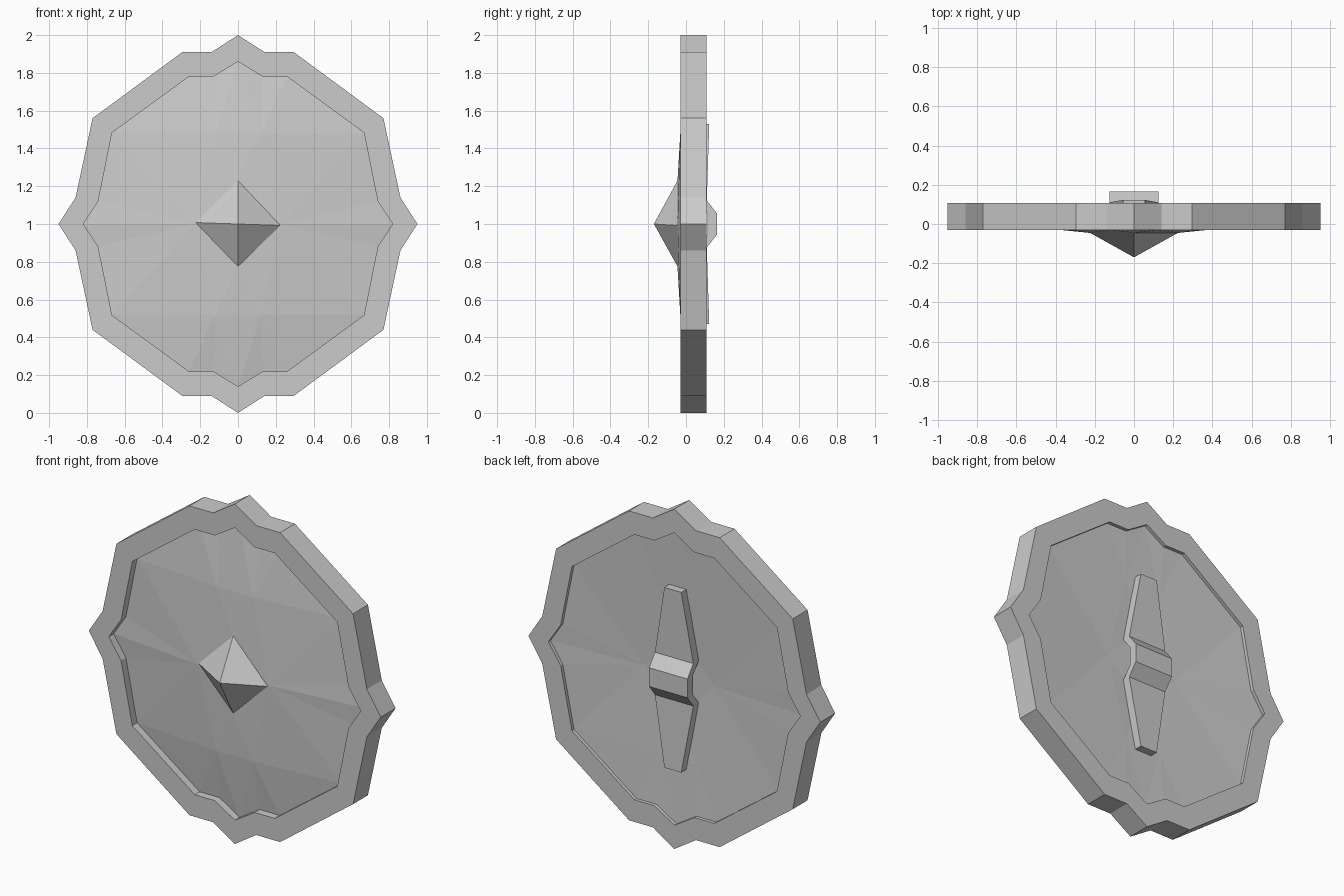
import bpy, bmesh

cube = bpy.data.objects.get("Cube")
if cube:
    bpy.data.objects.remove(cube, do_unlink=True)

grey = bpy.data.materials.new("plain grey")
grey.use_nodes = True
grey.diffuse_color = (0.6, 0.6, 0.6, 1)
grey.node_tree.nodes["Principled BSDF"].inputs["Base Color"].default_value = (0.6, 0.6, 0.6, 1)

MID = 1.0  # height of the shield centre


def finish(name, bm):
    bmesh.ops.recalc_face_normals(bm, faces=bm.faces)
    mesh = bpy.data.meshes.new(name)
    bm.to_mesh(mesh)
    bm.free()
    mesh.materials.append(grey)
    obj = bpy.data.objects.new(name, mesh)
    bpy.context.collection.objects.link(obj)
    return obj


def full_loop(q):
    """Mirror a quarter outline (top point to side point) into a closed loop."""
    right = q + [(x, -z) for x, z in q[-2::-1]]
    return right + [(-x, z) for x, z in right[-2:0:-1]]


def ring(bm, points, y):
    return [bm.verts.new((x, y, MID + z)) for x, z in points]


def bridge(bm, a, b):
    n = len(a)
    for i in range(n):
        j = (i + 1) % n
        bm.faces.new((a[i], a[j], b[j], b[i]))


outer = full_loop([(0, 1), (.14, .91), (.295, .91), (.77, .56), (.86, .14), (.95, 0)])
inner = full_loop([(0, .86), (.13, .78), (.26, .78), (.667, .483), (.74, .12), (.82, 0)])

# Rim: thick notched band
bm = bmesh.new()
loops = [ring(bm, o, y) for o, y in
         ((outer, -.03), (outer, .108), (inner, .108), (inner, -.03))]
for k in range(4):
    bridge(bm, loops[k], loops[(k + 1) % 4])
finish("rim", bm)


# Panel: shallow faceted dome, recessed in the rim
def dome(bm, edge_y, fold_y, centre_y):
    edge = ring(bm, inner, edge_y)
    n = len(edge)
    half = n // 2
    tips = ring(bm, [(0, .23), (.23, 0), (0, -.23), (-.23, 0)], centre_y)
    bm.faces.new(tips)
    fold = ring(bm, [(-.12, .483), (.12, .483), (.12, -.483), (-.12, -.483)], fold_y)
    for side in (0, 1):
        o = side * half
        e = [edge[(o + k - 3) % n] for k in range(11)]   # corner to far corner
        l, r = fold[side * 2], fold[side * 2 + 1]
        r_next = fold[(side * 2 + 2) % 4]
        top, wing, low = tips[side * 2], tips[side * 2 + 1], tips[(side * 2 + 2) % 4]
        # wedge beyond the fold
        for f in ((e[0], e[1], l), (e[1], e[2], l), (e[2], e[3], l), (e[3], r, l),
                  (e[3], e[4], r), (e[4], e[5], r), (e[5], e[6], r), (l, r, top)):
            bm.faces.new(f)
        # side wing running to the boss
        for f in ((r, e[6], wing), (r, wing, top), (e[6], e[7], wing), (e[7], e[8], wing),
                  (e[8], e[9], wing), (e[9], e[10], wing), (e[10], r_next, wing),
                  (r_next, low, wing)):
            bm.faces.new(f)
    return edge


bm = bmesh.new()
bridge(bm, dome(bm, .015, -.03, -.045), dome(bm, .088, .075, .06))
finish("panel", bm)

# Boss: pointed pyramid at the front
bm = bmesh.new()
base = ring(bm, [(0, .235), (.23, -.008), (0, -.23), (-.23, .008)], -.042)
apex = bm.verts.new((0, -.17, MID))
bm.faces.new(base)
for i in range(4):
    bm.faces.new((base[i], base[(i + 1) % 4], apex))
finish("boss", bm)

# Handle: tapered strap with a raised grip, half width / height / back depth
half_strap = [(.055, .53, .123), (.125, .125, .11), (.125, .055, .165)]
path = half_strap + [(w, -z, y) for w, z, y in reversed(half_strap)]
bm = bmesh.new()
sections = []
for w, z, y in path:
    sections.append([bm.verts.new((x, d, MID + z)) for x, d in
                     ((-w, y), (w, y), (w, y - .05), (-w, y - .05))])
for a, b in zip(sections, sections[1:]):
    bridge(bm, a, b)
bm.faces.new(sections[0])
bm.faces.new(sections[-1])
finish("handle", bm)
